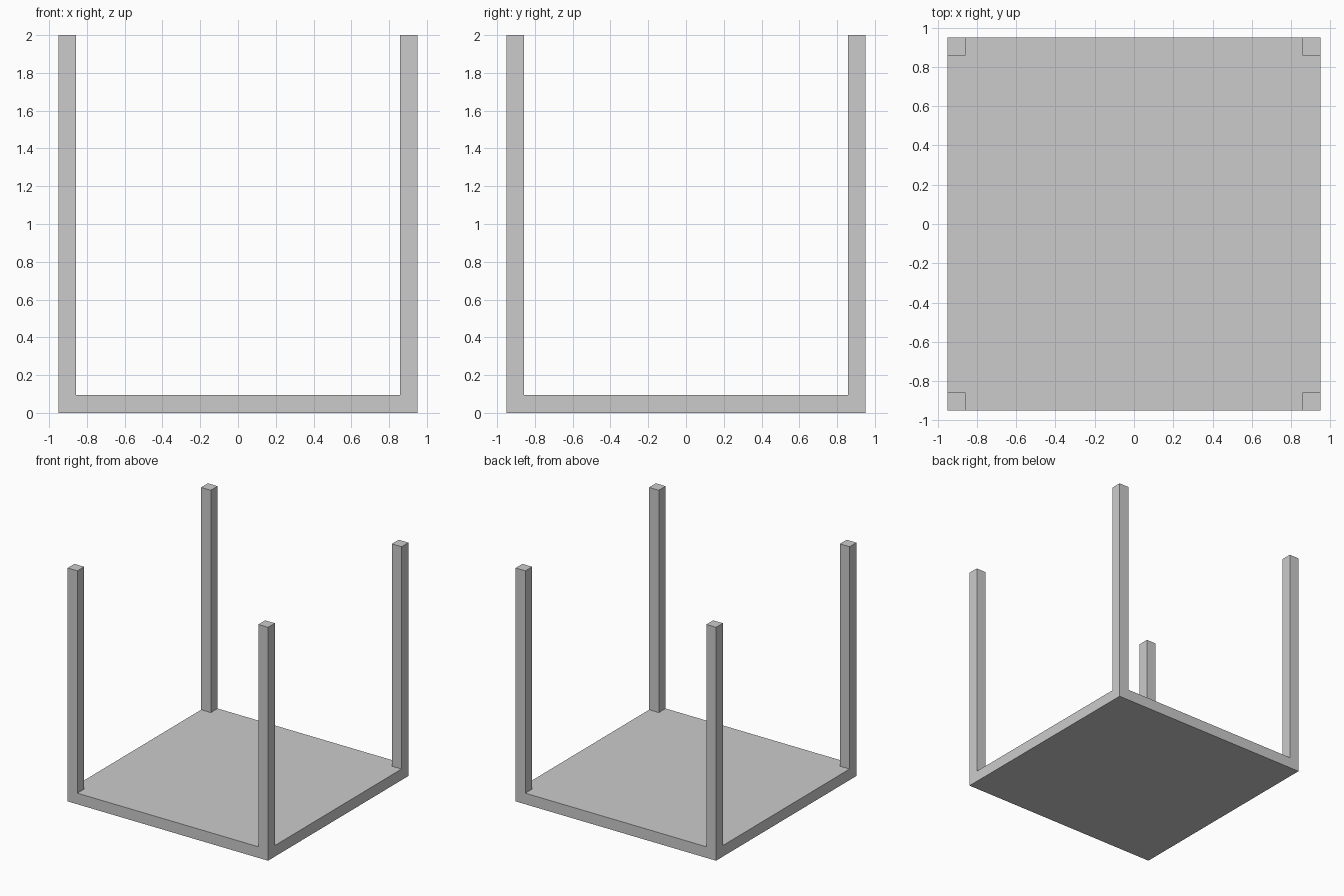
import bpy, bmesh

if "Cube" in bpy.data.objects:
    bpy.data.objects.remove(bpy.data.objects["Cube"])

HALF, LEG, SLAB, HEIGHT = 0.95, 0.092, 0.095, 2.0
cuts = [-HALF, -HALF + LEG, HALF - LEG, HALF]

bm = bmesh.new()

# Square base sheet, divided so that each corner holds a post footprint
grid = [[bm.verts.new((x, y, 0)) for x in cuts] for y in cuts]
sheet = [bm.faces.new((grid[j][i], grid[j][i + 1], grid[j + 1][i + 1], grid[j + 1][i]))
         for j in range(3) for i in range(3)]


def raise_faces(faces, height):
    """Extrude faces straight up and return the new top faces."""
    geom = bmesh.ops.extrude_face_region(bm, geom=faces, use_keep_orig=(faces is sheet))["geom"]
    verts = [g for g in geom if isinstance(g, bmesh.types.BMVert)]
    bmesh.ops.translate(bm, verts=verts, vec=(0, 0, height))
    return [g for g in geom if isinstance(g, bmesh.types.BMFace)]


# Thick slab, then four corner posts flush with its sides
top = raise_faces(sheet, SLAB)
corners = [f for f in top
           if min(abs(c) for c in f.calc_center_median().xy) > HALF - LEG]
raise_faces(corners, HEIGHT - SLAB)

# Merge flat regions into clean faces
bmesh.ops.recalc_face_normals(bm, faces=bm.faces)
bmesh.ops.dissolve_limit(bm, angle_limit=0.01, verts=bm.verts, edges=bm.edges)
bmesh.ops.recalc_face_normals(bm, faces=bm.faces)

mesh = bpy.data.meshes.new("table_frame")
bm.to_mesh(mesh)
bm.free()
bpy.context.collection.objects.link(bpy.data.objects.new("upturned_table", mesh))
